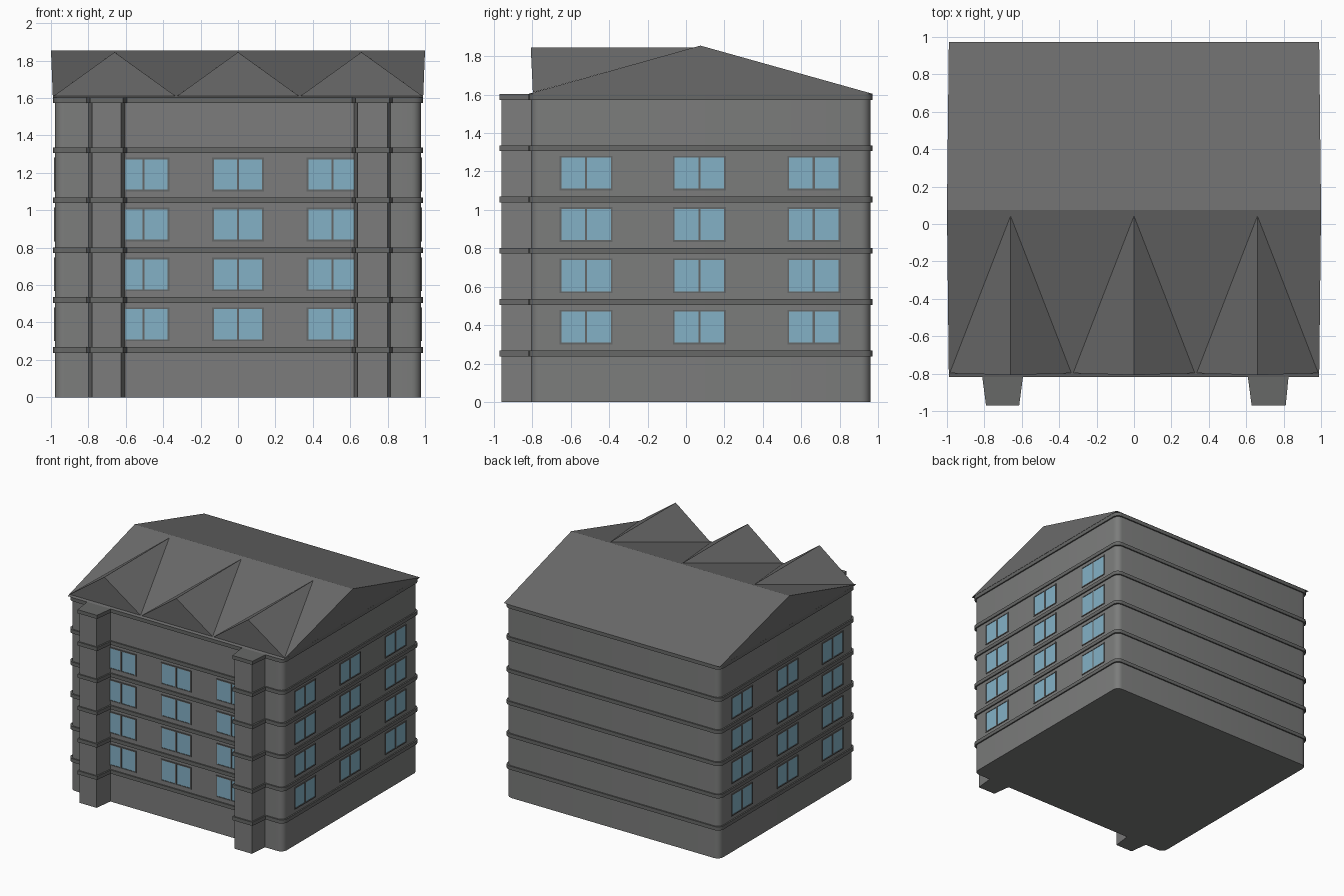
import bpy, bmesh, math

if "Cube" in bpy.data.objects:
    bpy.data.objects.remove(bpy.data.objects["Cube"])

def mat(name, rgb):
    m = bpy.data.materials.new(name)
    m.diffuse_color = (*rgb, 1)
    m.use_nodes = True
    m.node_tree.nodes["Principled BSDF"].inputs["Base Color"].default_value = m.diffuse_color
    return m

WALL = mat("wall_grey", (0.2, 0.203, 0.2))
TRIM = mat("trim_grey", (0.135, 0.138, 0.135))
ROOF = mat("roof_grey", (0.148, 0.148, 0.148))
GLASS = mat("window_blue", (0.23, 0.44, 0.565))
FRAME = mat("frame_grey", (0.13, 0.135, 0.135))

def finish(name, bm, material, smooth=False):
    bmesh.ops.recalc_face_normals(bm, faces=bm.faces)
    me = bpy.data.meshes.new(name)
    bm.to_mesh(me)
    bm.free()
    ob = bpy.data.objects.new(name, me)
    bpy.context.collection.objects.link(ob)
    me.materials.append(material)
    if smooth:
        bpy.ops.object.select_all(action='DESELECT')
        ob.select_set(True)
        bpy.context.view_layer.objects.active = ob
        bpy.ops.object.shade_smooth_by_angle(angle=math.radians(30))
    return ob

def footprint(o):
    """Rounded rectangle with two tapered front piers, grown by o."""
    X, Y0, Y1, r = 0.978 + o, -0.808 - o, 0.96 + o, 0.05
    pts = []
    for a, b, c, d in ((-0.80, -0.78, -0.625, -0.605), (0.62, 0.64, 0.80, 0.815)):
        pts += [(a - o, Y0), (b - o, -0.96 - o), (c + o, -0.96 - o), (d + o, Y0)]
    for cx, cy, start in ((X - r, Y0 + r, -90), (X - r, Y1 - r, 0),
                          (r - X, Y1 - r, 90), (r - X, Y0 + r, 180)):
        for i in range(6):
            t = math.radians(start + 18 * i)
            pts.append((cx + r * math.cos(t), cy + r * math.sin(t)))
    return pts

def slab(bm, pts, z0, z1):
    f = bm.faces.new([bm.verts.new((x, y, z0)) for x, y in pts])
    ext = bmesh.ops.extrude_face_region(bm, geom=[f], use_keep_orig=True)
    for v in ext['geom']:
        if isinstance(v, bmesh.types.BMVert):
            v.co.z = z1

def box(bm, lo, hi):
    slab(bm, [(lo[0], lo[1]), (hi[0], lo[1]), (hi[0], hi[1]), (lo[0], hi[1])], lo[2], hi[2])

# Walls with piers
bm = bmesh.new()
slab(bm, footprint(0), 0, 1.59)
finish("walls", bm, WALL, smooth=True)

# Storey bands and cornice
bm = bmesh.new()
for k in range(6):
    z = 0.238 + 0.267 * k
    slab(bm, footprint(0.011), z, z + 0.03)
finish("storey_bands", bm, TRIM, smooth=True)

# Gable roof
bm = bmesh.new()
ends = []
for s in (-1, 1):
    ends.append([bm.verts.new(p) for p in ((s * 0.99, -0.819, 1.604),
                (s * 1.0, 0.075, 1.855), (s * 0.99, 0.972, 1.604))])
    bm.faces.new(ends[-1])
for i in range(3):
    j = (i + 1) % 3
    bm.faces.new((ends[0][i], ends[0][j], ends[1][j], ends[1][i]))
finish("gable_roof", bm, ROOF)

# Three pointed dormers
for k, cx in enumerate((-0.66, 0, 0.66)):
    bm = bmesh.new()
    l, r, top, back = [bm.verts.new(p) for p in (
        (cx - 0.325, -0.797, 1.611), (cx + 0.325, -0.797, 1.611),
        (cx, -0.808, 1.845), (cx, 0.045, 1.846))]
    for f in ((l, r, top), (l, top, back), (r, back, top), (l, back, r)):
        bm.faces.new(f)
    finish(f"dormer_{k + 1}", bm, ROOF)

# Windows: four storeys, three columns on the front and both sides
frames, panes = bmesh.new(), bmesh.new()

def wbox(bm, side, u0, u1, z0, z1, depth):
    if side == 0:
        box(bm, (u0, -0.808 - depth, z0), (u1, -0.798, z1))
    else:
        a, b = sorted((side * 0.968, side * (0.978 + depth)))
        box(bm, (a, u0, z0), (b, u1, z1))

for side, centres in ((0, (-0.505, 0, 0.505)), (-1, (-0.52, 0.07, 0.665)),
                      (1, (-0.52, 0.07, 0.665))):
    for k in range(4):
        z = 0.3 + 0.267 * k
        for c in centres:
            w, h, t, m = 0.138, 0.18, 0.009, 0.006
            for u0, u1, z0, z1 in ((c - w, c + w, z, z + t), (c - w, c + w, z + h - t, z + h),
                                   (c - w, c - w + t, z + t, z + h - t),
                                   (c + w - t, c + w, z + t, z + h - t),
                                   (c - m, c + m, z + t, z + h - t)):
                wbox(frames, side, u0, u1, z0, z1, 0.006)
            for u0, u1 in ((c - w + t, c - m), (c + m, c + w - t)):
                wbox(panes, side, u0, u1, z + t, z + h - t, 0.002)
finish("window_frames", frames, FRAME)
finish("window_panes", panes, GLASS)
